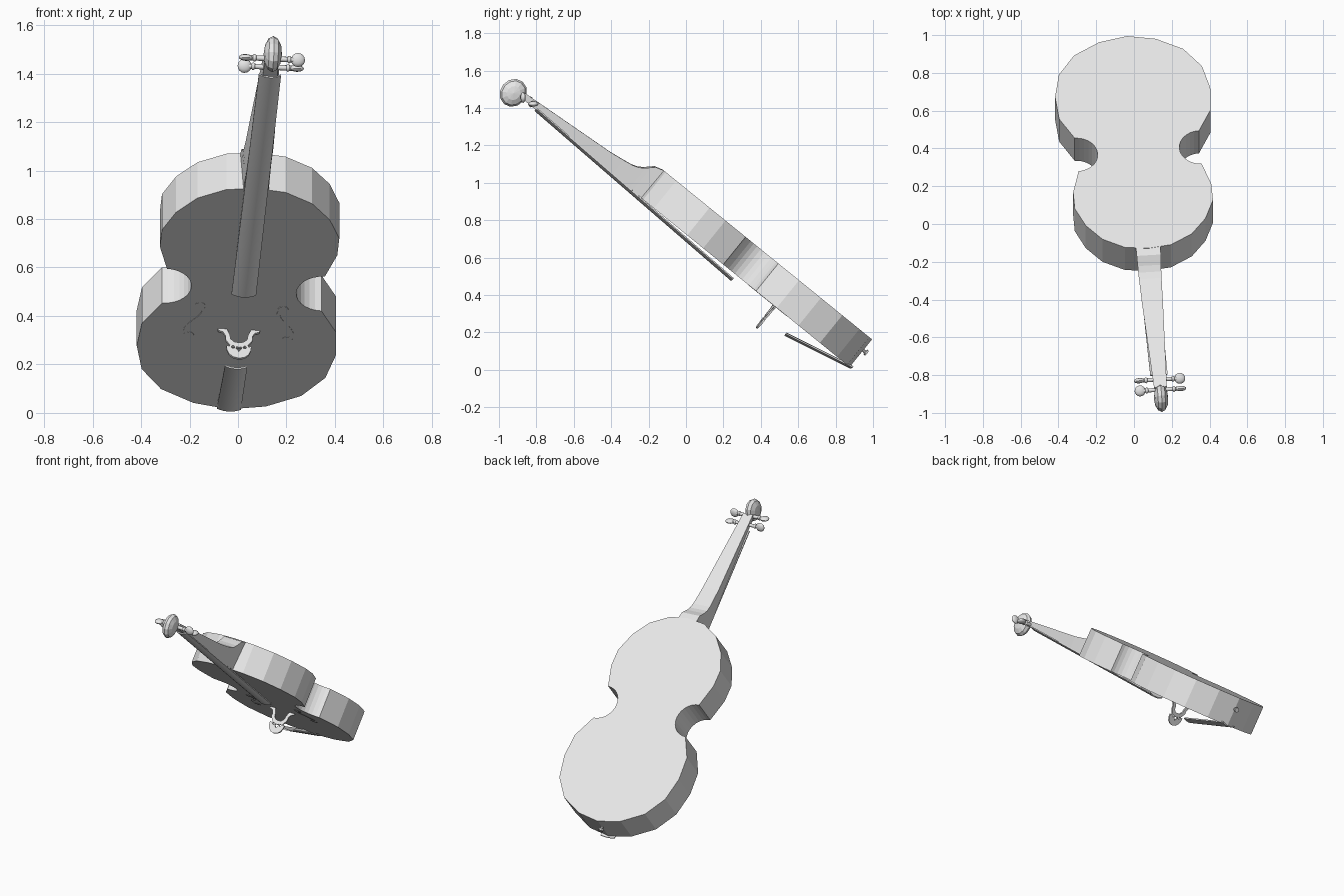
import bpy, bmesh, math
from mathutils import Matrix, Vector

cube = bpy.data.objects.get("Cube")
if cube:
    bpy.data.objects.remove(cube, do_unlink=True)

grey = bpy.data.materials.new("plain_grey")
grey.use_nodes = True
grey.diffuse_color = (0.8, 0.8, 0.8, 1)
grey.node_tree.nodes["Principled BSDF"].inputs["Base Color"].default_value = (0.8, 0.8, 0.8, 1)

# Instrument frame: x across, y from tail to head, z outward from the front plate
pitch = math.atan2(0.63, 0.777)
FRAME = (Matrix.Translation((-0.037, 0.875, 0.015))
         @ Matrix.Rotation(math.pi - pitch, 4, 'X').to_4x4())
FRAME = Matrix.Translation((-0.037, 0.875, 0.015)) @ Matrix((
    (1, 0, 0, 0),
    (0, -math.cos(pitch), -math.sin(pitch), 0),
    (0, math.sin(pitch), -math.cos(pitch), 0),
    (0, 0, 0, 1))) @ Matrix.Rotation(math.radians(-4.45), 4, 'Z')


def finish(name, bm, smooth=False):
    bmesh.ops.recalc_face_normals(bm, faces=bm.faces)
    bm.transform(FRAME)
    me = bpy.data.meshes.new(name)
    bm.to_mesh(me)
    bm.free()
    me.materials.append(grey)
    ob = bpy.data.objects.new(name, me)
    bpy.context.collection.objects.link(ob)
    if smooth:
        bpy.ops.object.select_all(action='DESELECT')
        ob.select_set(True)
        bpy.context.view_layer.objects.active = ob
        bpy.ops.object.shade_smooth_by_angle(angle=math.radians(40))
    return ob


def loft(bm, rings):
    """Skin closed rings of equal size and cap both ends."""
    loops = [[bm.verts.new(p) for p in ring] for ring in rings]
    n = len(loops[0])
    for a, b in zip(loops, loops[1:]):
        for i in range(n):
            j = (i + 1) % n
            bm.faces.new((a[i], a[j], b[j], b[i]))
    bm.faces.new(loops[0])
    bm.faces.new(loops[-1])


def mirrored(half):
    """Close a right-hand outline running from tail to head."""
    return half + [(-x, y) for x, y in reversed(half) if x > 0.001]


def strip(name, ends, arch, thick):
    """Thin board with an arched cross-section; ends are (y, half width, crest)."""
    rings = []
    for y, hw, crest in ends:
        ts = [i / 4 - 1 for i in range(9)]
        top = [(t * hw, y, crest - arch * t * t) for t in ts]
        rings.append(top + [(x, y, z - thick) for x, y, z in reversed(top)])
    bm = bmesh.new()
    loft(bm, rings)
    return finish(name, bm, True)


# Body: faceted bouts with a rounded waist cut
lower = [(0, 0), (0.15, 0.03), (0.29, 0.11), (0.38, 0.235), (0.412, 0.385), (0.402, 0.535), (0.33, 0.672)]
waist = [(0.329 - 0.112 * math.sin(math.pi * i / 14), 0.785 - 0.113 * math.cos(math.pi * i / 14))
         for i in range(1, 14)]
upper = [(0.327, 0.898), (0.367, 1.04), (0.367, 1.15), (0.318, 1.27), (0.237, 1.37), (0.122, 1.435), (0, 1.45)]
outline = mirrored(lower + waist + upper)
bm = bmesh.new()
loft(bm, [[(x, y, z) for x, y in outline] for z in (-0.19, 0)])
finish("body", bm)

# Neck with curved heel: y, back z, front z, back half width
stations = [(1.40, -0.189, -0.001, 0.066), (1.445, -0.189, -0.001, 0.065), (1.487, -0.177, -0.001, 0.064),
            (1.507, -0.158, -0.002, 0.063), (1.526, -0.139, -0.002, 0.062), (1.555, -0.119, -0.003, 0.061),
            (1.59, -0.107, -0.004, 0.06), (1.644, -0.098, -0.005, 0.058),
            (1.724, -0.087, -0.006, 0.056), (2.28, -0.044, -0.012, 0.034)]
bm = bmesh.new()
loft(bm, [[(-w, y, b), (w, y, b), (w * 0.8, y, f), (-w * 0.8, y, f)] for y, b, f, w in stations])
finish("neck", bm)

# Fingerboard and tailpiece
strip("fingerboard", [(0.786, 0.051, 0.042), (2.176, 0.046, -0.002)], 0.014, 0.007)
strip("tailpiece", [(-0.01, 0.05, 0.004), (0.376, 0.046, 0.09)], 0.012, 0.008)


def ball(bm, centre, size, segments=12, rings=8):
    m = (Matrix.Translation(centre) @ Matrix.Diagonal((*size, 1))
         @ Matrix.Rotation(math.pi / 2, 4, 'Y'))
    bmesh.ops.create_uvsphere(bm, u_segments=segments, v_segments=rings, radius=1, matrix=m)


def rod(bm, a, b, r, sides=10):
    a, b = Vector(a), Vector(b)
    rot = (b - a).to_track_quat('Z', 'Y').to_matrix().to_4x4()
    bmesh.ops.create_cone(bm, cap_ends=True, segments=sides, radius1=r, radius2=r,
                          depth=(b - a).length, matrix=Matrix.Translation((a + b) / 2) @ rot)


# Scroll head
bm = bmesh.new()
ball(bm, (0, 2.327, -0.006), (0.038, 0.07, 0.078), 12, 6)
finish("scroll_head", bm)

# Tuning pegs: flat knobs turned alternately
for label, y, z, turn in (("upper", 2.279, -0.02, 0), ("lower", 2.215, -0.027, 1)):
    for side, sx in (("left", 1), ("right", -1)):
        bm = bmesh.new()
        rod(bm, (0, y, z), (sx * 0.09, y, z), 0.011)
        ball(bm, (sx * 0.072, y, z), (0.01, 0.016, 0.016))
        knob = bmesh.new()
        ball(knob, (0, 0, 0), (0.029, 0.029, 0.014))
        facing = (sx > 0) == (turn == 0)
        spin = Matrix.Rotation(pitch if not facing else pitch - math.pi / 2, 4, 'X')
        knob.transform(Matrix.Translation((sx * 0.108, y, z)) @ spin)
        tmp = bpy.data.meshes.new("knob_tmp")
        knob.to_mesh(tmp)
        knob.free()
        bm.from_mesh(tmp)
        bpy.data.meshes.remove(tmp)
        finish(f"{label}_{side}_peg", bm, True)


def plate(name, outlines, depth, place):
    """Extruded flat shape; inner outlines become holes."""
    cu = bpy.data.curves.new(name, 'CURVE')
    cu.dimensions = '2D'
    cu.fill_mode = 'BOTH'
    cu.extrude = depth / 2
    for pts in outlines:
        sp = cu.splines.new('POLY')
        sp.points.add(len(pts) - 1)
        for p, (x, y) in zip(sp.points, pts):
            p.co = (x, y, 0, 1)
        sp.use_cyclic_u = True
    ob = bpy.data.objects.new(name + "_curve", cu)
    me = bpy.data.meshes.new_from_object(ob)
    bm = bmesh.new()
    bm.from_mesh(me)
    bmesh.ops.remove_doubles(bm, verts=bm.verts, dist=0.00001)
    bm.transform(place)
    bpy.data.objects.remove(ob)
    bpy.data.curves.remove(cu)
    bpy.data.meshes.remove(me)
    finish(name, bm)


def circle(x, y, r, n=10):
    return [(x + r * math.cos(i * math.tau / n), y + r * math.sin(i * math.tau / n)) for i in range(n)]


# Bridge: two feet, bowed legs, rounded crown with cut-outs
half = [(0, 0.07), (0.02, 0.066), (0.034, 0.052), (0.037, 0.032), (0.044, 0.014), (0.05, 0),
        (0.087, 0), (0.085, 0.009), (0.066, 0.016), (0.056, 0.034), (0.056, 0.055), (0.044, 0.074),
        (0.037, 0.082), (0.04, 0.09), (0.052, 0.088), (0.05, 0.108), (0.04, 0.132), (0.022, 0.147), (0, 0.152)]
heart = mirrored([(0, 0.117), (0.012, 0.1), (0.009, 0.091), (0, 0.096)])
holes = [circle(s * 0.024, 0.094, 0.007) for s in (-1, 1)]
plate("bridge", [mirrored(half), heart] + holes, 0.011,
      Matrix.Translation((0, 0.519, 0)) @ Matrix.Rotation(math.pi / 2, 4, 'X'))

# Sound holes: thin S-shaped inlays with round ends
for side, sx in (("left", 1), ("right", -1)):
    spine = []
    for i in range(13):
        t = i / 12
        spine.append((0.187 - 0.026 * math.sin(math.pi * (t - 0.5)) + 0.012 * math.sin(math.tau * t),
                      0.47 + 0.2 * t, 0.004 + 0.006 * math.sin(math.pi * t)))
    shape = [(x - w, y) for x, y, w in spine] + [(x + w, y) for x, y, w in reversed(spine)]
    bits = (("stem", shape), ("upper_eye", circle(0.172, 0.668, 0.022, 14)),
            ("lower_eye", circle(0.204, 0.472, 0.022, 14)))
    for part, pts in bits:
        plate(f"{side}_sound_hole_{part}", [[(sx * x, y) for x, y in pts]], 0.003, Matrix.Identity(4))

# End button
bm = bmesh.new()
rod(bm, (0, 0.01, -0.115), (0, -0.022, -0.115), 0.009)
rod(bm, (0, -0.014, -0.115), (0, -0.026, -0.115), 0.016)
finish("end_button", bm)
